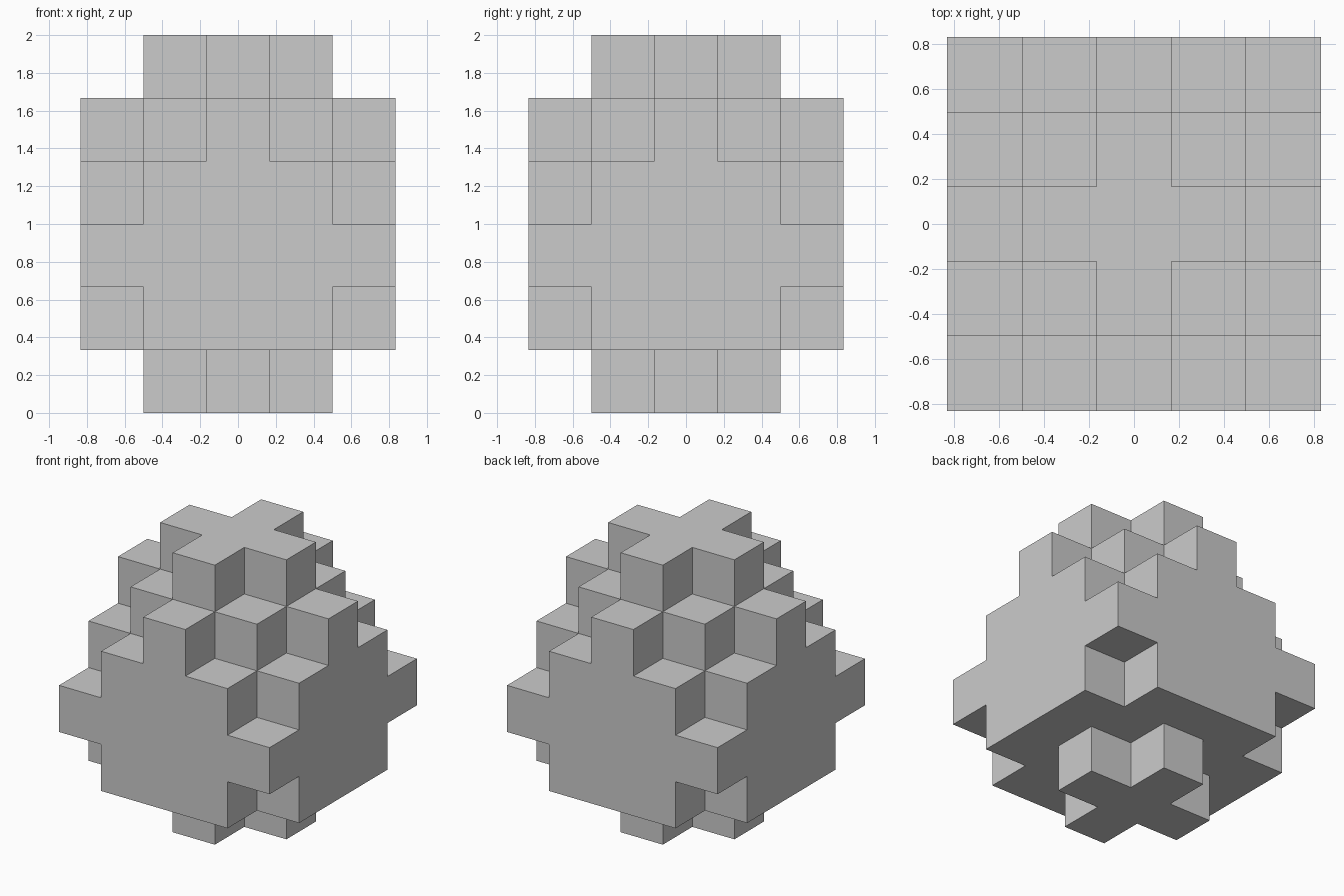
import bpy
import bmesh
from math import radians
from mathutils import Vector

cube = bpy.data.objects.get("Cube")
if cube:
    bpy.data.objects.remove(cube, do_unlink=True)

UNIT = 1 / 3
# diamond reach of each layer of blocks, bottom to top
REACH = [1, 3, 4, 3, 2, 1]

grey = bpy.data.materials.new("light_grey")
grey.use_nodes = True
colour = (0.6, 0.6, 0.6, 1)
grey.diffuse_color = colour
grey.node_tree.nodes["Principled BSDF"].inputs["Base Color"].default_value = colour

# Blocks filling each five by five layer
cells = {(i, j, k)
         for k, reach in enumerate(REACH)
         for i in range(-2, 3) for j in range(-2, 3)
         if abs(i) + abs(j) <= reach}

# Outer skin: one square wherever a block has no neighbour
bm = bmesh.new()
for cell in cells:
    centre = Vector(cell) + Vector((0, 0, 0.5))
    for axis in range(3):
        for sign in (-1, 1):
            normal = Vector((0, 0, 0))
            normal[axis] = sign
            if tuple(int(c + n) for c, n in zip(cell, normal)) in cells:
                continue
            u = Vector((0, 0, 0))
            u[(axis + 1) % 3] = 0.5
            v = normal.cross(u)
            middle = centre + normal * 0.5
            corners = (-u - v, u - v, u + v, v - u)
            bm.faces.new([bm.verts.new((middle + c) * UNIT) for c in corners])

# Weld the squares and merge the flat regions
bmesh.ops.remove_doubles(bm, verts=bm.verts[:], dist=0.001)
bmesh.ops.dissolve_limit(bm, angle_limit=radians(1),
                         verts=bm.verts[:], edges=bm.edges[:])

mesh = bpy.data.meshes.new("stepped_block")
bm.to_mesh(mesh)
bm.free()
mesh.materials.append(grey)
block = bpy.data.objects.new("stepped_block", mesh)
bpy.context.scene.collection.objects.link(block)
